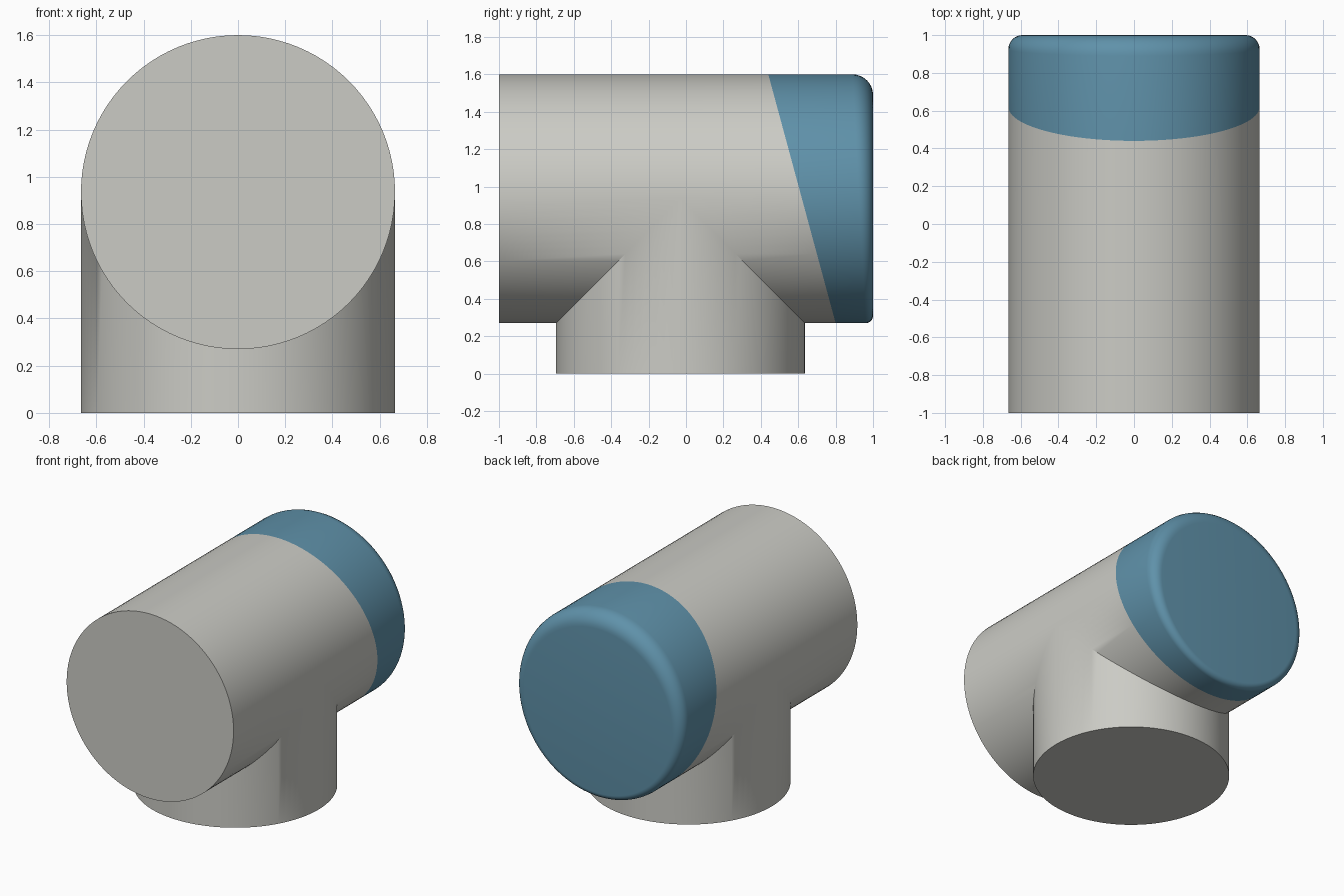
import bpy, bmesh, math

cube = bpy.data.objects.get("Cube")
if cube:
    bpy.data.objects.remove(cube, do_unlink=True)

R = 0.665          # radius of both pipes
ZC = 0.935         # height of the horizontal axis
YC = -0.03         # position of the vertical axis
N = 96             # sides
FILLET_STEPS = 8
ANGLES = [2 * math.pi * i / N for i in range(N)]


def material(name, colour):
    mat = bpy.data.materials.new(name)
    mat.use_nodes = True
    mat.diffuse_color = colour
    mat.node_tree.nodes["Principled BSDF"].inputs["Base Color"].default_value = colour
    return mat


def ring(bm, point):
    return [bm.verts.new(point(a)) for a in ANGLES]


def bridge(bm, first, second):
    for i in range(N):
        j = (i + 1) % N
        bm.faces.new((first[i], first[j], second[j], second[i]))


def pipe_point(a, y, r=R):
    return (r * math.cos(a), y, ZC + r * math.sin(a))


def seam_y(a):
    # slanted line where the cap meets the body
    return 0.62 - 0.18 * math.sin(a)


def finish(bm, name, mat):
    bmesh.ops.remove_doubles(bm, verts=bm.verts, dist=1e-5)
    bmesh.ops.recalc_face_normals(bm, faces=bm.faces)
    mesh = bpy.data.meshes.new(name)
    bm.to_mesh(mesh)
    bm.free()
    mesh.materials.append(mat)
    obj = bpy.data.objects.new(name, mesh)
    bpy.context.collection.objects.link(obj)
    bpy.ops.object.select_all(action='DESELECT')
    obj.select_set(True)
    bpy.context.view_layer.objects.active = obj
    bpy.ops.object.shade_smooth_by_angle(angle=math.radians(35))
    return obj


grey = material("warm_grey", (0.60, 0.60, 0.56, 1))
blue = material("steel_blue", (0.115, 0.285, 0.40, 1))

# Body: horizontal pipe, open underneath where the stem joins
bm = bmesh.new()
drop = lambda a: max(0.0, -R * math.sin(a))
front = ring(bm, lambda a: pipe_point(a, -1))
saddle_front = ring(bm, lambda a: pipe_point(a, YC - drop(a)))
saddle_back = ring(bm, lambda a: pipe_point(a, YC + drop(a)))
seam = ring(bm, lambda a: pipe_point(a, seam_y(a)))
bridge(bm, front, saddle_front)
bridge(bm, saddle_back, seam)
bm.faces.new(front)

# Stem: vertical pipe mitred into the horizontal one
foot = ring(bm, lambda a: (R * math.cos(a), YC + R * math.sin(a), 0))
mitre = ring(bm, lambda a: (R * math.cos(a), YC + R * math.sin(a),
                            ZC - R * abs(math.sin(a))))
bridge(bm, foot, mitre)
bm.faces.new(foot)
finish(bm, "tee_body", grey)

# End cap: slanted seam and a rounded rim, wider at the top
bm = bmesh.new()
last = ring(bm, lambda a: pipe_point(a, seam_y(a)))
for k in range(FILLET_STEPS + 1):
    t = math.pi / 2 * k / FILLET_STEPS

    def rim(a):
        f = 0.075 + 0.035 * math.sin(a)
        return pipe_point(a, 1 - f + f * math.sin(t), R - f + f * math.cos(t))

    current = ring(bm, rim)
    bridge(bm, last, current)
    last = current
bm.faces.new(last)
cap = finish(bm, "end_cap", blue)
# the open seam side must not flip the cap inwards
if cap.data.polygons[-1].normal.y < 0:
    cap.data.flip_normals()
